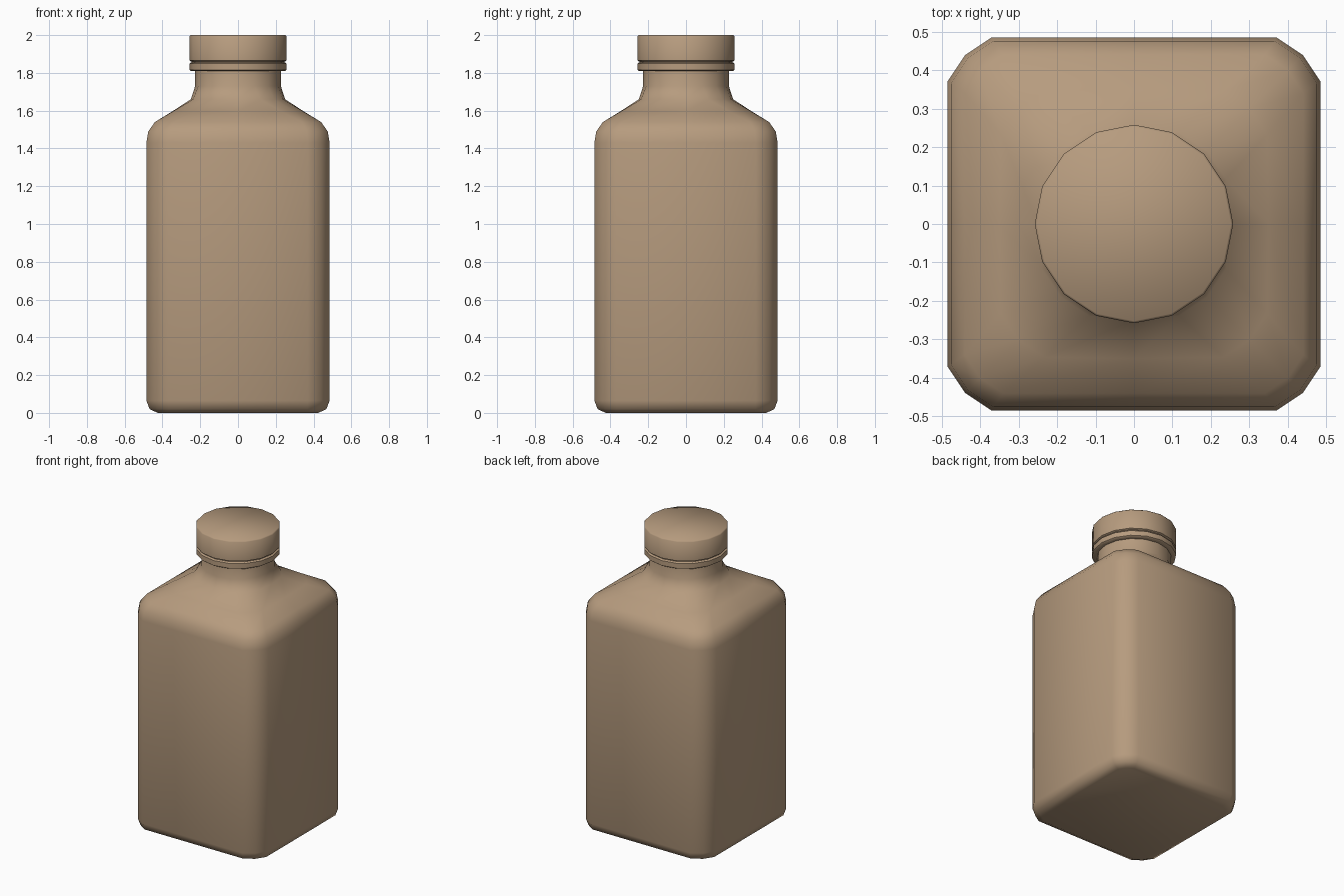
import bpy, bmesh, math

SIDES = 16

if "Cube" in bpy.data.objects:
    bpy.data.objects.remove(bpy.data.objects["Cube"], do_unlink=True)

tan = bpy.data.materials.new("warm_tan")
tan.use_nodes = True
colour = (0.47, 0.33, 0.21, 1.0)
tan.diffuse_color = colour
tan.node_tree.nodes["Principled BSDF"].inputs["Base Color"].default_value = colour


def ring(half, corner, roundness):
    """Outline blended from a square with cut corners to a circle."""
    quarter = [(half, 0), (half, half - corner),
               (half - corner * 0.4, half - corner * 0.4), (half - corner, half)]
    points = []
    for i in range(SIDES):
        x, y = quarter[i % 4]
        for _ in range(i // 4):
            x, y = -y, x
        a = math.tau * i / SIDES
        cx, cy = half * math.cos(a), half * math.sin(a)
        points.append((x + (cx - x) * roundness, y + (cy - y) * roundness))
    return points


def loft(name, sections, angle):
    """Closed skin through (z, half width, corner cut, roundness) sections."""
    bm = bmesh.new()
    loops = [[bm.verts.new((x, y, z)) for x, y in ring(h, c, r)]
             for z, h, c, r in sections]
    for low, high in zip(loops, loops[1:]):
        for i in range(SIDES):
            j = (i + 1) % SIDES
            bm.faces.new((low[i], low[j], high[j], high[i]))
    bm.faces.new(loops[0][::-1])
    bm.faces.new(loops[-1])
    mesh = bpy.data.meshes.new(name)
    bm.to_mesh(mesh)
    bm.free()
    mesh.materials.append(tan)
    obj = bpy.data.objects.new(name, mesh)
    bpy.context.collection.objects.link(obj)
    bpy.ops.object.select_all(action='DESELECT')
    obj.select_set(True)
    bpy.context.view_layer.objects.active = obj
    bpy.ops.object.shade_smooth_by_angle(angle=math.radians(angle))
    return obj


def turned(name, profile, angle):
    """Round part from (z, radius) pairs."""
    return loft(name, [(z, r, 0, 1) for z, r in profile], angle)


# Square body, sloping shoulder and round neck
loft("bottle_body", [
    (0.00, 0.425, 0.07, 0),
    (0.02, 0.468, 0.10, 0),
    (0.065, 0.485, 0.115, 0),
    (1.43, 0.485, 0.115, 0),
    (1.49, 0.475, 0.11, 0),
    (1.54, 0.44, 0.10, 0),
    (1.595, 0.35, 0.10, 0.15),
    (1.66, 0.25, 0.10, 0.6),
    (1.73, 0.227, 0, 1),
    (1.85, 0.227, 0, 1),
], 50)

# Tamper band below the cap
turned("tamper_band", [(1.81, 0.225), (1.81, 0.25), (1.816, 0.258),
                       (1.849, 0.258), (1.855, 0.25), (1.855, 0.225)], 50)

# Short core visible in the slit
turned("cap_core", [(1.84, 0.245), (1.88, 0.245)], 40)

# Screw cap
turned("screw_cap", [(1.861, 0.25), (1.866, 0.258),
                     (1.993, 0.258), (2.0, 0.252)], 50)
